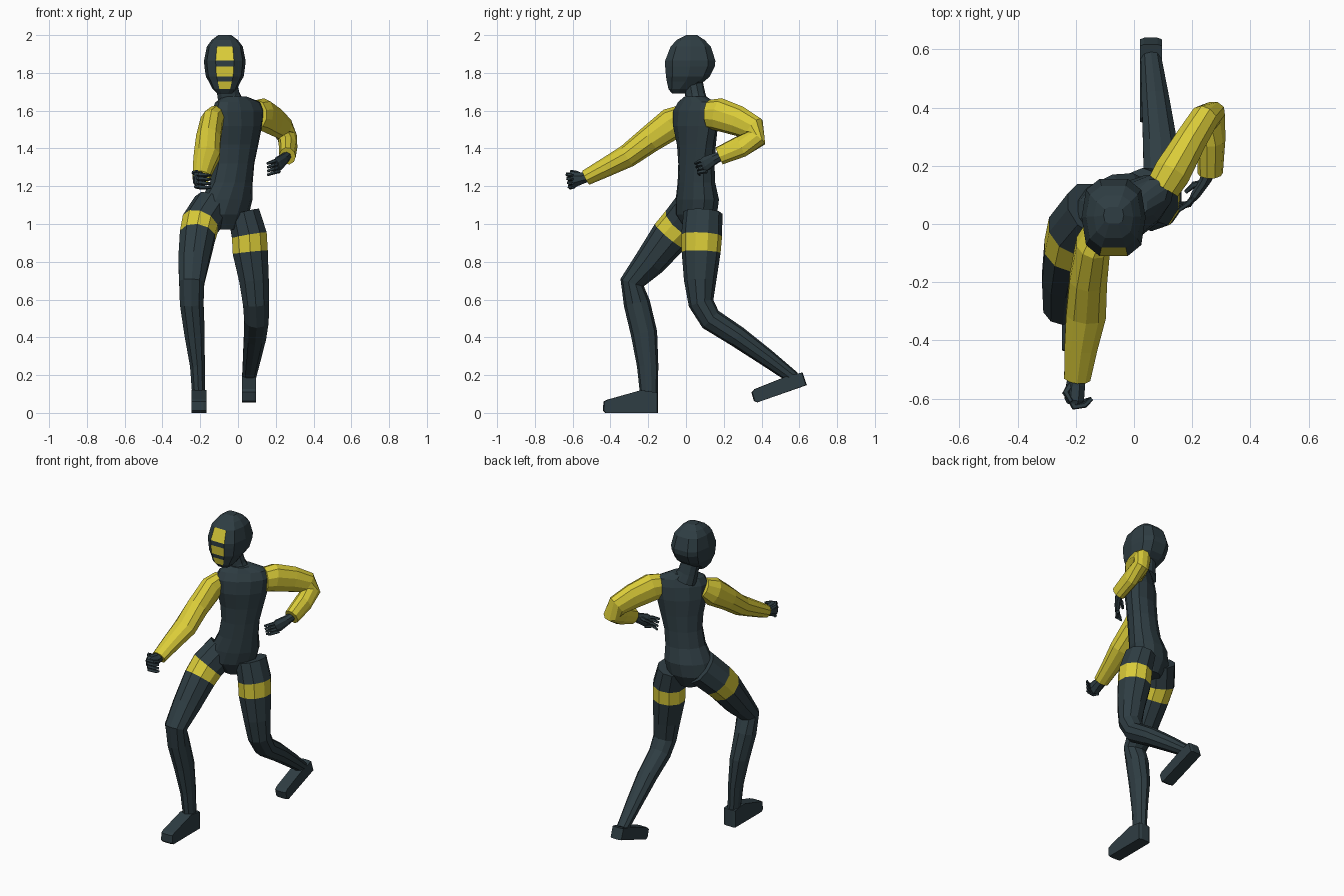
import bpy, bmesh, math
from mathutils import Vector


def material(name, rgb):
    m = bpy.data.materials.new(name)
    m.diffuse_color = (*rgb, 1)
    return m


SLATE = material("dark slate", (0.028, 0.047, 0.056))
YELLOW = material("yellow", (0.70, 0.60, 0.04))


def skin(name, rings, mats=(SLATE,), rule=None):
    """Join rings of points into a closed body; rule(segment, side) picks the material."""
    bm = bmesh.new()
    rows = [[bm.verts.new(p) for p in ring] for ring in rings]
    n = len(rows[0])
    for i in range(len(rows) - 1):
        for k in range(n):
            j = (k + 1) % n
            f = bm.faces.new((rows[i][k], rows[i][j], rows[i + 1][j], rows[i + 1][k]))
            f.material_index = rule(i, k) if rule else 0
    bm.faces.new(rows[0])
    bm.faces.new(rows[-1])
    bmesh.ops.recalc_face_normals(bm, faces=bm.faces)
    me = bpy.data.meshes.new(name)
    bm.to_mesh(me)
    bm.free()
    for m in mats:
        me.materials.append(m)
    ob = bpy.data.objects.new(name, me)
    bpy.context.collection.objects.link(ob)
    return ob


def limb(name, stations, side=(1, 0, 0), n=10, mats=(SLATE,), rule=None):
    """Loft of ellipses along a path: x, y, z, half width, half depth, [yaw]."""
    pts = [Vector(s[:3]) for s in stations]
    rings = []
    for i, s in enumerate(stations):
        t = (pts[min(i + 1, len(pts) - 1)] - pts[max(i - 1, 0)]).normalized()
        a = Vector(side)
        if len(s) > 5:
            t = Vector((0, 0, 1))
            a = Vector((math.cos(math.radians(s[5])), math.sin(math.radians(s[5])), 0))
        u = (a - t * a.dot(t)).normalized()
        v = t.cross(u)
        rings.append([pts[i] + 1.03 * (u * s[3] * math.cos(q) + v * s[4] * math.sin(q))
                      for q in (2 * math.pi * (k + 0.5) / n for k in range(n))])
    return skin(name, rings, mats, rule)


# Torso, twisted so that one shoulder leads
limb("torso", [
    (-0.07, 0.06, 0.97, 0.06, 0.06, 25), (-0.08, 0.055, 1.05, 0.14, 0.10, 25),
    (-0.06, 0.06, 1.13, 0.14, 0.105, 27), (-0.035, 0.055, 1.22, 0.117, 0.09, 30),
    (-0.02, 0.055, 1.32, 0.112, 0.085, 32), (-0.01, 0.055, 1.42, 0.127, 0.085, 34),
    (-0.005, 0.05, 1.52, 0.15, 0.09, 38), (0, 0.05, 1.60, 0.16, 0.08, 38),
    (0, 0.055, 1.645, 0.14, 0.06, 38), (-0.015, 0.05, 1.675, 0.065, 0.05, 36)], n=12)
limb("neck", [(-0.035, 0.06, 1.63, 0.07, 0.06), (-0.05, 0.05, 1.68, 0.06, 0.052),
              (-0.065, 0.035, 1.76, 0.055, 0.05)])

# Hooded head: z, front y, back y, half width; the front facet carries stripes
HEAD = [(1.69, -0.075, 0.0, 0.04), (1.715, -0.095, 0.03, 0.065), (1.755, -0.105, 0.10, 0.085),
        (1.78, -0.11, 0.13, 0.10), (1.835, -0.115, 0.158, 0.108), (1.865, -0.115, 0.16, 0.11),
        (1.94, -0.085, 0.135, 0.095), (1.975, -0.05, 0.10, 0.068), (2.0, 0.0, 0.06, 0.035)]


def soft(v):
    return math.copysign(abs(v) ** 0.7, v)


head_rings = []
for z, y0, y1, w in HEAD:
    angles = [2 * math.pi * (k + 0.5) / 10 for k in range(10)]
    head_rings.append([(-0.07 + w * soft(math.sin(q)),
                        (y0 + y1) / 2 - (y1 - y0) / 2 * soft(math.cos(q)), z) for q in angles])
skin("head", head_rings, (SLATE, YELLOW), lambda i, k: int(k == 9 and i in (1, 3, 5)))

# Legs, with a yellow band on each thigh
band = dict(mats=(SLATE, YELLOW), rule=lambda i, k: int(i == 1))
limb("front_leg", [
    (-0.14, 0.05, 1.09, 0.10, 0.11), (-0.20, -0.025, 1.0, 0.10, 0.105),
    (-0.215, -0.085, 0.935, 0.095, 0.10), (-0.235, -0.19, 0.80, 0.083, 0.082),
    (-0.245, -0.285, 0.69, 0.068, 0.063), (-0.245, -0.26, 0.58, 0.064, 0.068),
    (-0.23, -0.222, 0.42, 0.055, 0.068), (-0.215, -0.203, 0.25, 0.04, 0.055),
    (-0.208, -0.195, 0.08, 0.034, 0.045)], **band)
limb("back_leg", [
    (0.03, 0.09, 1.06, 0.085, 0.10), (0.06, 0.083, 0.94, 0.095, 0.105),
    (0.065, 0.08, 0.85, 0.095, 0.10), (0.085, 0.075, 0.70, 0.08, 0.083),
    (0.095, 0.08, 0.58, 0.07, 0.065), (0.098, 0.13, 0.495, 0.066, 0.06),
    (0.09, 0.27, 0.405, 0.06, 0.055), (0.073, 0.43, 0.29, 0.048, 0.045),
    (0.058, 0.57, 0.185, 0.036, 0.034)], **band)


# Feet: side profile swept across the width, tilted by a pitch
def foot(name, x, heel_y, heel_z, pitch, ankle, w):
    prof = [(0, 0), (0.28, 0), (0.293, 0.012), (0.29, 0.06), (0.27, 0.07), (0.09, ankle), (0, ankle * 0.9)]
    c, s = math.cos(pitch), math.sin(pitch)

    def ring(dx, k):
        return [(x + dx, heel_y - c * (0.145 + (f - 0.145) * k) - s * h,
                 heel_z - s * f + c * h) for f, h in prof]
    skin(name, [ring(-w, 0.96), ring(-w * 0.6, 1), ring(w * 0.6, 1), ring(w, 0.96)])


foot("front_foot", -0.207, -0.147, 0.0, 0.0, 0.12, 0.04)
foot("back_foot", 0.058, 0.64, 0.147, 0.33, 0.078, 0.038)

# Sleeves
limb("forward_arm", [
    (-0.112, -0.01, 1.575, 0.05, 0.06), (-0.14, -0.07, 1.535, 0.06, 0.083),
    (-0.157, -0.19, 1.45, 0.066, 0.07), (-0.165, -0.31, 1.36, 0.07, 0.06),
    (-0.182, -0.42, 1.302, 0.058, 0.05), (-0.195, -0.53, 1.245, 0.046, 0.04)], mats=(YELLOW,))
limb("bent_arm", [
    (0.10, 0.125, 1.58, 0.06, 0.075), (0.13, 0.175, 1.58, 0.065, 0.085),
    (0.19, 0.28, 1.545, 0.056, 0.078), (0.24, 0.36, 1.505, 0.05, 0.066),
    (0.262, 0.375, 1.455, 0.05, 0.055), (0.265, 0.29, 1.41, 0.047, 0.058),
    (0.262, 0.175, 1.36, 0.042, 0.048)], side=(0.85, -0.5, 0), mats=(YELLOW,))

# Forward hand: palm, curled fingers and thumb
limb("forward_palm", [(-0.195, -0.51, 1.25, 0.026, 0.024), (-0.2, -0.55, 1.243, 0.034, 0.032),
                      (-0.205, -0.60, 1.235, 0.035, 0.046), (-0.205, -0.615, 1.233, 0.026, 0.04)], n=8)
for i in range(4):
    z = 1.265 - 0.022 * i
    limb(f"forward_finger_{i + 1}", [
        (-0.225, -0.59, z, 0.011, 0.011), (-0.205, -0.628 + 0.004 * i, z - 0.003, 0.012, 0.012),
        (-0.168, -0.622 + 0.004 * i, z - 0.006, 0.010, 0.010),
        (-0.145, -0.60, z - 0.006, 0.007, 0.007)], side=(0, 0, 1), n=5)
limb("forward_thumb", [(-0.215, -0.55, 1.255, 0.013, 0.013), (-0.235, -0.58, 1.272, 0.012, 0.012),
                       (-0.215, -0.61, 1.28, 0.008, 0.008)], side=(0, 0, 1), n=5)

# Bent-arm hand: open palm with spread fingers
limb("bent_palm", [(0.262, 0.19, 1.363, 0.024, 0.024), (0.245, 0.15, 1.345, 0.02, 0.03),
                   (0.215, 0.105, 1.32, 0.017, 0.04), (0.205, 0.09, 1.312, 0.013, 0.034)],
     side=(0.8, -0.6, 0), n=8)
for i in range(4):
    z = 1.34 - 0.02 * i
    limb(f"bent_finger_{i + 1}", [
        (0.218, 0.11, z, 0.011, 0.011), (0.188, 0.072 - 0.006 * (i % 2), z - 0.008, 0.010, 0.010),
        (0.155, 0.048 + 0.008 * i, z - 0.02, 0.007, 0.007)], side=(0, 0, 1), n=5)
limb("bent_thumb", [(0.24, 0.14, 1.35, 0.013, 0.013), (0.205, 0.135, 1.335, 0.011, 0.011),
                    (0.178, 0.11, 1.315, 0.007, 0.007)], side=(0, 0, 1), n=5)
